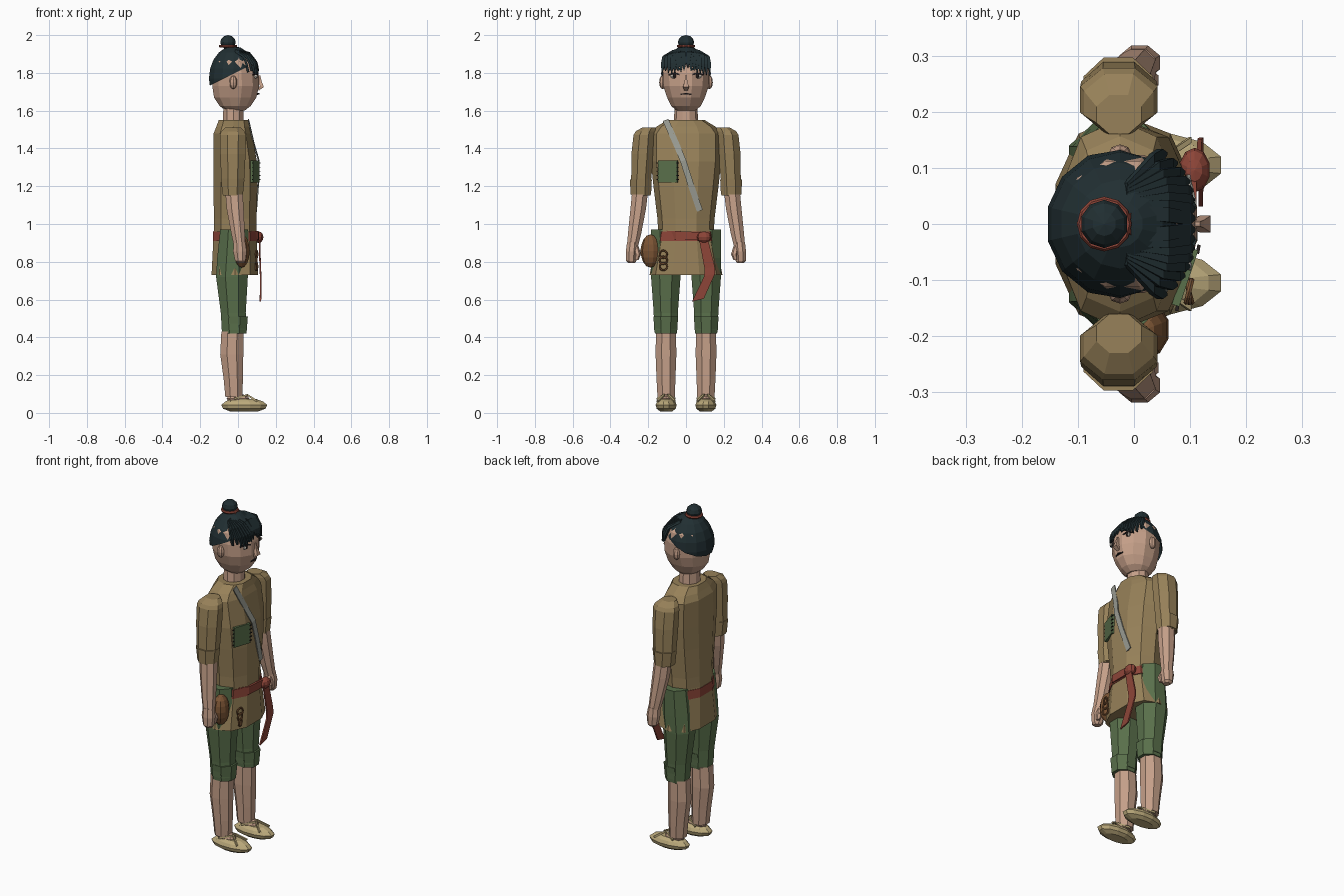
import bpy, bmesh, math, random
from mathutils import Vector, Matrix
random.seed(4)


def material(name, *rgb):
    m = bpy.data.materials.new(name)
    m.diffuse_color = (*rgb, 1)
    return m


SKIN = material("skin", .56, .35, .25)
TAN = material("tan cloth", .31, .22, .10)
GREEN = material("green cloth", .10, .16, .07)
RED = material("red cloth", .27, .06, .04)
HAIR = material("hair", .015, .028, .032)
STRAW = material("straw", .50, .40, .20)
LEATHER = material("leather", .20, .09, .035)
GREY = material("grey strap", .32, .33, .29)
DARK = material("dark", .02, .015, .015)
WHITE = material("eye white", .65, .6, .52)


def finish(name, bm, mat):
    bmesh.ops.recalc_face_normals(bm, faces=bm.faces)
    me = bpy.data.meshes.new(name)
    bm.to_mesh(me)
    bm.free()
    me.materials.append(mat)
    ob = bpy.data.objects.new(name, me)
    bpy.context.collection.objects.link(ob)
    return ob


def loft(name, rings, mat, n=8, power=1.0):
    """Rings are (centre x, centre y, z, radius x, radius y)."""
    bm = bmesh.new()
    loops = []
    for cx, cy, z, rx, ry in rings:
        loop = []
        for i in range(n):
            a = 2 * math.pi * (i + .5) / n
            c, s = math.cos(a), math.sin(a)
            k = math.cos(math.pi / n)
            c = math.copysign(abs(c / k) ** power, c)
            s = math.copysign(abs(s / k) ** power, s)
            loop.append(bm.verts.new((cx + rx * c, cy + ry * s, z)))
        loops.append(loop)
    for a, b in zip(loops, loops[1:]):
        for i in range(n):
            bm.faces.new((a[i], a[(i + 1) % n], b[(i + 1) % n], b[i]))
    bm.faces.new(loops[0])
    bm.faces.new(loops[-1])
    return finish(name, bm, mat)


def ball(name, c, r, mat, u=10, v=6, rot=0, cut=None):
    bm = bmesh.new()
    bmesh.ops.create_uvsphere(bm, u_segments=u, v_segments=v, radius=1)
    bm.transform(Matrix.Translation(c) @ Matrix.Rotation(rot, 4, 'Z') @ Matrix.Diagonal((*r, 1)))
    if cut:
        bmesh.ops.bisect_plane(bm, geom=bm.verts[:] + bm.edges[:] + bm.faces[:],
                               plane_co=cut[0], plane_no=cut[1], clear_inner=True)
    return finish(name, bm, mat)


def ribbon(name, pts, width, across, thick, mat):
    """Flat strap through pts; width may be one value or one per point."""
    bm = bmesh.new()
    pts = [Vector(p) for p in pts]
    ws = width if isinstance(width, (list, tuple)) else [width] * len(pts)
    side = Vector(across).normalized()
    loops = []
    for i, p in enumerate(pts):
        d = (pts[min(i + 1, len(pts) - 1)] - pts[max(i - 1, 0)]).normalized()
        nrm = d.cross(side).normalized() * thick / 2
        s = side * ws[i] / 2
        loops.append([bm.verts.new(p + q) for q in (s + nrm, nrm - s, -s - nrm, s - nrm)])
    for a, b in zip(loops, loops[1:]):
        for i in range(4):
            bm.faces.new((a[i], a[(i + 1) % 4], b[(i + 1) % 4], b[i]))
    bm.faces.new(loops[0])
    bm.faces.new(loops[-1])
    return finish(name, bm, mat)


def ring(name, c, major, minor, mat, rot=(0, 0, 0), n=12):
    bpy.ops.mesh.primitive_torus_add(location=c, rotation=rot, major_radius=major,
                                     minor_radius=minor, major_segments=n, minor_segments=6)
    ob = bpy.context.object
    ob.name = name
    ob.data.materials.append(mat)
    for p in ob.data.polygons:
        p.use_smooth = False


# Tunic, skirt and belt
loft("tunic", [(-.015, 0, .94, .113, .14), (-.015, 0, 1.03, .113, .145), (-.013, 0, 1.2, .116, .165),
               (-.015, 0, 1.33, .115, .178), (-.027, 0, 1.48, .102, .178),
               (-.025, 0, 1.515, .09, .15), (-.022, 0, 1.55, .08, .095)], TAN, 10, .85)
loft("skirt", [(-.017, 0, .73, .123, .185), (-.015, 0, .97, .113, .14)], TAN, 10, .85)
loft("belt", [(-.015, 0, .91, .118, .157), (-.015, 0, .96, .116, .148)], RED, 10, .85)

# Head and neck
loft("neck", [(-.025, 0, 1.54, .055, .062), (-.025, 0, 1.63, .052, .056)], SKIN, 10)
loft("head", [(-.015, 0, 1.6, .05, .05), (-.015, 0, 1.625, .082, .078), (-.015, 0, 1.67, .112, .1),
              (-.012, 0, 1.73, .124, .12), (-.015, 0, 1.8, .124, .123),
              (-.02, 0, 1.86, .11, .112), (-.025, 0, 1.91, .07, .072)], SKIN, 12)
ribbon("nose", [(.108, 0, 1.785), (.115, 0, 1.755), (.127, 0, 1.727), (.105, 0, 1.715)],
       [.008, .014, .03, .018], (0, 1, 0), .02, SKIN)
ribbon("mouth", [(.096, -.026, 1.687), (.106, 0, 1.69), (.096, .026, 1.687)], .007, (0, 0, 1), .014, DARK)

# Hair cap, bun and tie
ball("hair_cap", (-.025, 0, 1.77), (.132, .135, .172), HAIR, 14, 10,
     cut=((-.155, 0, 1.73), (-.5, 0, 1)))
ball("hair_bun", (-.053, 0, 1.962), (.043, .043, .038), HAIR, 10, 6)
ring("hair_tie", (-.053, 0, 1.942), .041, .008, RED)
for s in (-1, 1):
    ribbon("tie_end", [(-.012, s * .01, 1.943), (-.002, s * .02, 1.925), (.01, s * .022, 1.915)],
           .01, (0, 1, 0), .006, RED)

# Fringe strands fanning forward
for s in (-1, 1):
    for i in range(8):
        t = i / 7
        y = s * (.01 + .112 * t)
        x = .108 - .05 * t ** 3
        zt = 1.82 - .025 * t + random.uniform(-.014, .014)
        ribbon("fringe_strand", [(-.015, s * (.022 + .04 * t), 1.925 - .01 * t),
                                 (x * .55, y * .85 + s * .008, 1.905 - .02 * t),
                                 (x - .012, y, 1.858 - .015 * t), (x - .004, y * 1.03, zt)],
               [.022, .026, .023, .004], (0, 1, 0), .012, HAIR)

for s in (-1, 1):
    # Face details
    ball("ear", (-.025, s * .124, 1.75), (.021, .018, .036), SKIN, 8, 6)
    ball("eye_white", (.088, s * .06, 1.782), (.01, .027, .012), WHITE, 8, 6, -s * .5)
    ball("iris", (.094, s * .059, 1.783), (.008, .013, .012), DARK, 8, 6, -s * .5)
    ribbon("eyelid", [(.104, s * .03, 1.79), (.098, s * .06, 1.798), (.076, s * .09, 1.79)],
           .008, (0, 0, 1), .01, DARK)
    ribbon("eyebrow", [(.107, s * .026, 1.815), (.098, s * .056, 1.828), (.078, s * .09, 1.82)],
           [.008, .012, .004], (0, 0, 1), .01, HAIR)

    # Sleeve, cuff, forearm and hand
    loft("sleeve", [(-.028, s * .238, 1.15, .052, .05), (-.028, s * .237, 1.24, .061, .053),
                    (-.027, s * .23, 1.37, .067, .059), (-.027, s * .222, 1.47, .069, .056),
                    (-.027, s * .215, 1.49, .062, .052), (-.027, s * .195, 1.512, .04, .035)], TAN, 8)
    loft("sleeve_cuff", [(-.028, s * .239, 1.155, .054, .054), (-.028, s * .239, 1.235, .062, .058)], TAN, 8)
    loft("forearm", [(.008, s * .282, .89, .031, .03), (.0, s * .272, .95, .036, .035),
                     (-.015, s * .253, 1.08, .045, .041), (-.022, s * .242, 1.18, .046, .042)], SKIN, 8)
    loft("hand", [(.014, s * .288, .793, .018, .018), (.012, s * .29, .805, .028, .028),
                  (.01, s * .288, .855, .036, .03), (.008, s * .283, .905, .03, .029)], SKIN, 8)
    loft("thumb", [(.03, s * .262, .81, .01, .01), (.028, s * .256, .84, .016, .015),
                   (.015, s * .268, .885, .014, .014)], SKIN, 6)

    # Shorts and lower legs
    loft("shorts", [(-.02, s * .107, .44, .066, .062), (-.025, s * .107, .53, .066, .064),
                    (-.032, s * .107, .72, .084, .078), (-.025, s * .104, .82, .085, .082),
                    (-.02, s * .104, .97, .074, .082)], GREEN, 8)
    loft("shorts_cuff", [(-.019, s * .107, .42, .064, .058), (-.018, s * .107, .51, .07, .066)], GREEN, 8)
    loft("lower_leg", [(-.022, s * .105, .085, .045, .046), (-.025, s * .106, .18, .051, .05),
                       (-.033, s * .106, .31, .061, .055), (-.03, s * .106, .43, .058, .053)], SKIN, 8)

    # Straw sandal with foot and thongs
    loft("sandal", [(.033, s * .105, .008, .075, .032), (.033, s * .105, .022, .112, .05),
                    (.033, s * .105, .042, .122, .056), (.033, s * .105, .06, .1, .048),
                    (.03, s * .105, .074, .065, .032)], STRAW, 12)
    ball("foot", (.0, s * .105, .075), (.06, .036, .025), SKIN, 8, 6)
    for k in (-1, 1):
        ribbon("sandal_thong", [(.1, s * .105 + k * .045, .062), (.05, s * .105 + k * .01, .095),
                                (-.02, s * .105 - k * .01 + k * .055, .075)], .01, (0, 1, 0), .01, STRAW)

# Sash knot and hanging tail
ball("sash_knot", (.108, .096, .93), (.028, .04, .031), RED, 10, 6)
ribbon("front_sash", [(.055, -.115, .945), (.103, -.05, .94), (.106, .02, .937), (.105, .095, .935)],
       [.04, .045, .045, .04], (0, 0, 1), .012, RED)
ribbon("sash_tail", [(.115, .09, .93), (.117, .125, .77), (.12, .125, .73), (.119, .063, .597)],
       [.045, .055, .06, .065], (0, 1, .25), .008, RED)

# Chest strap and patch with stitches
ribbon("chest_strap", [(.055, -.108, 1.55), (.085, -.05, 1.42), (.11, -.015, 1.335), (.108, .025, 1.21),
                       (.097, .073, 1.07)], .032, (0, 1, .35), .006, GREY)
ribbon("chest_patch", [(.074, -.145, 1.278), (.108, -.045, 1.278)], .115, (0, 0, 1), .014, GREEN)
for i in range(5):
    for y, x in ((-.147, .076), (-.045, .113)):
        ribbon("patch_stitch", [(x, y - .008, 1.235 + i * .022), (x + .003, y + .008, 1.235 + i * .022)],
               .004, (0, 0, 1), .006, DARK)

# Side pouch and hanging rings
ball("side_pouch", (.02, -.188, .857), (.044, .052, .088), LEATHER, 10, 8)
ring("pouch_band", (.02, -.188, .857), .05, .005, LEATHER, (math.pi / 2, 0, math.pi / 2))
for i, z in enumerate((.84, .808, .775)):
    ring("hanging_ring", (.098, -.12, z), .02, .005, LEATHER, (0, math.pi / 2, .25 * (i - 1)))
